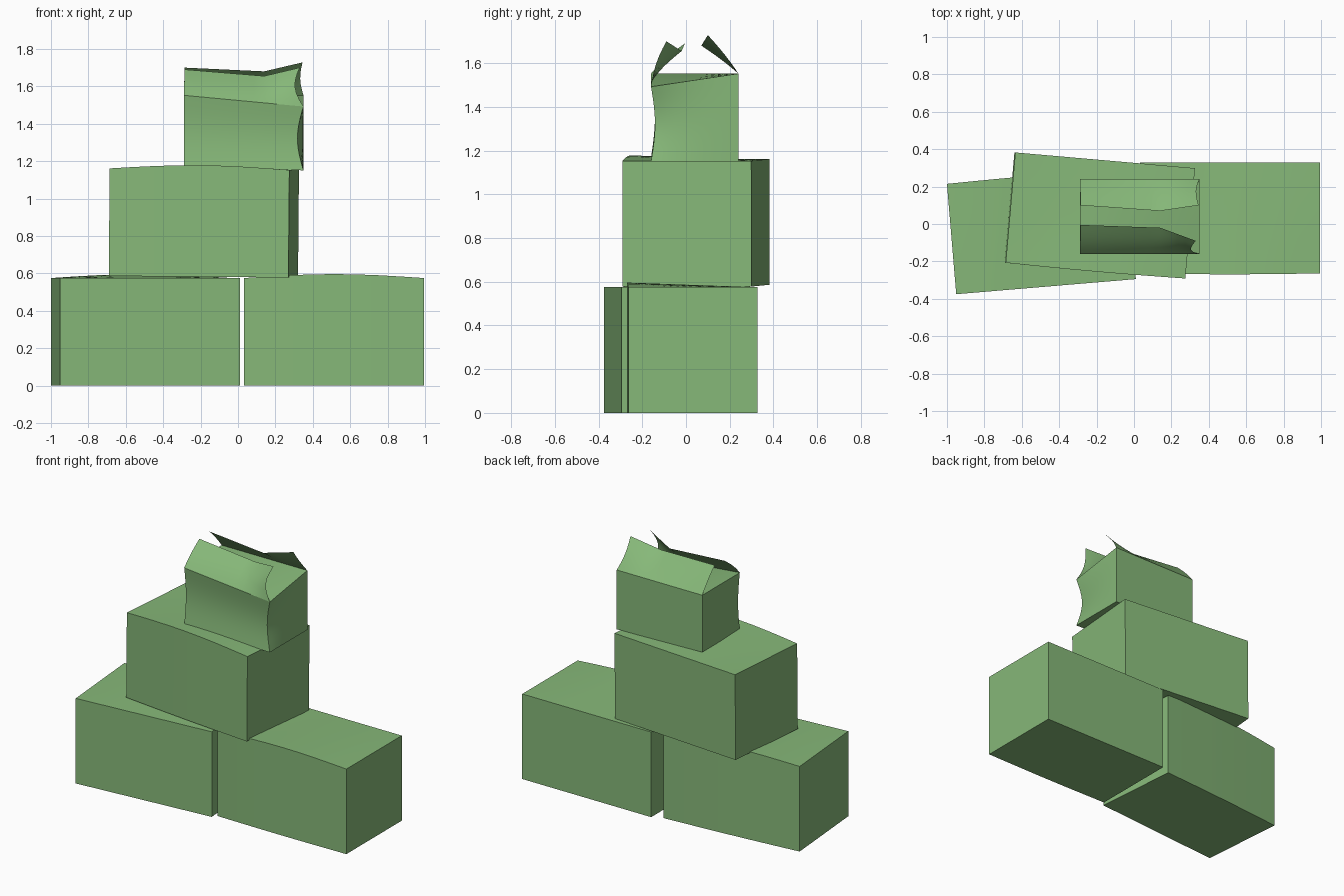
import bpy, bmesh, math
from mathutils import Vector

default = bpy.data.objects.get("Cube")
if default:
    bpy.data.objects.remove(default, do_unlink=True)

COLOUR = (0.24, 0.48, 0.19, 1)
green = bpy.data.materials.new("soft green")
green.use_nodes = True
green.diffuse_color = COLOUR
green.node_tree.nodes["Principled BSDF"].inputs["Base Color"].default_value = COLOUR


def finish(name, bm, shape):
    """Map each unit-space vertex through shape and make a smooth object."""
    for v in bm.verts:
        v.co = Vector(shape(*v.co))
    mesh = bpy.data.meshes.new(name)
    bm.to_mesh(mesh)
    bm.free()
    mesh.materials.append(green)
    obj = bpy.data.objects.new(name, mesh)
    bpy.context.collection.objects.link(obj)
    bpy.ops.object.select_all(action="DESELECT")
    obj.select_set(True)
    bpy.context.view_layer.objects.active = obj
    bpy.ops.object.shade_smooth_by_angle(angle=math.radians(35))
    return obj


def unit_box(cuts):
    """Gridded cube running from 0 to 1 on each axis."""
    bm = bmesh.new()
    bmesh.ops.create_cube(bm, size=1)
    bmesh.ops.translate(bm, verts=bm.verts, vec=(0.5, 0.5, 0.5))
    bmesh.ops.subdivide_edges(bm, edges=bm.edges[:], cuts=cuts, use_grid_fill=True)
    return bm


def unit_sheet(columns, rows):
    bm = bmesh.new()
    bmesh.ops.create_grid(bm, x_segments=columns, y_segments=rows, size=0.5)
    bmesh.ops.translate(bm, verts=bm.verts, vec=(0.5, 0.5, 0))
    return bm


def hump(t):
    return math.sin(math.pi * t)


# Large closed boxes, bulging a little along one top edge
def large_box_shape(u, v, w):
    bulge = hump(u) * (1 - v)
    return ((u - 0.5) * 0.964,
            (v - 0.5) * 0.592 - 0.005 * bulge,
            0.575 * w + 0.021 * bulge * w)


for name, place, tilt, turn in (
        ("lower_left_box", (0.513, 0.032, 0), 0, 0),
        ("lower_right_box", (-0.495, -0.04, 0), 0, 184.8),
        ("middle_box", (-0.185, 0.046, 0.582), 0.5, -5)):
    box = finish(name, unit_box(7), large_box_shape)
    box.location = place
    box.rotation_euler = (0, math.radians(tilt), math.radians(turn))


# Small crumpled carton with a dented front right corner
def rim_height(u, v):
    return 1.552 - 0.06 * u * (1 - v)


def carton_shape(u, v, w):
    front = 1 - v
    bottom = 1.167 - 0.016 * u
    return (-0.29 + 0.64 * u - 0.032 * hump(w) * u ** 8 * front ** 2,
            -0.16 + 0.40 * v + 0.018 * hump(w) * front ** 3,
            bottom + (rim_height(u, v) - bottom) * w)


finish("small_carton", unit_box(11), carton_shape)


# Open flaps, each with a free edge through three points
def flap(name, v, tips, bow, notch):
    left, middle, right = map(Vector, tips)

    def shape(u, t, _):
        hinge = Vector((-0.29 + 0.64 * u, -0.16 + 0.40 * v, rim_height(u, v)))
        split = 2 / 3
        if u < split:
            tip = left.lerp(middle, u / split)
        else:
            tip = middle.lerp(right, (u - split) / (1 - split))
        point = hinge.lerp(tip, t)
        point.y += bow * hump(t)
        point.x -= notch * hump(t) * u ** 10
        return point

    finish(name, unit_sheet(12, 6), shape)


flap("front_flap", 0,
     ((-0.285, -0.005, 1.69), (0.14, -0.02, 1.655), (0.33, -0.09, 1.70)), -0.012, 0.035)
flap("back_flap", 1,
     ((-0.285, 0.10, 1.70), (0.14, 0.07, 1.68), (0.345, 0.10, 1.728)), 0.006, 0.015)
